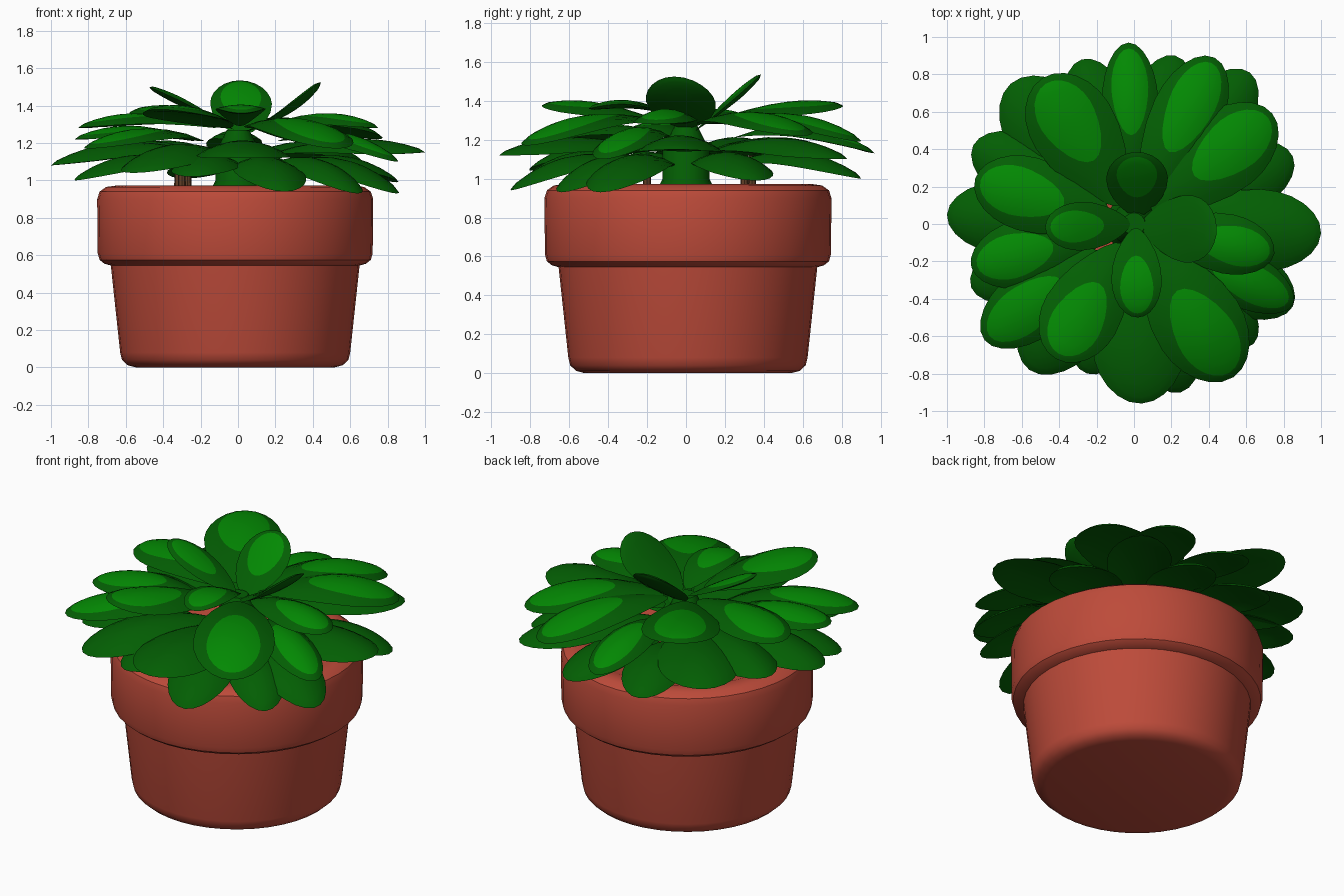
import bpy, bmesh, math
from mathutils import Vector

if "Cube" in bpy.data.objects:
    bpy.data.objects.remove(bpy.data.objects["Cube"])


def material(name, rgb):
    m = bpy.data.materials.new(name)
    m.diffuse_color = (*rgb, 1)
    m.use_nodes = True
    m.node_tree.nodes["Principled BSDF"].inputs["Base Color"].default_value = m.diffuse_color
    return m


TERRACOTTA = material("terracotta", (0.51, 0.07, 0.042))
DARK = material("dark leaf green", (0.001, 0.112, 0.001))
LIGHT = material("light leaf green", (0.001, 0.25, 0.001))
BROWN = material("brown stem", (0.12, 0.05, 0.02))


def finish(name, bm, mats, angle=35):
    bmesh.ops.recalc_face_normals(bm, faces=bm.faces[:])
    me = bpy.data.meshes.new(name)
    bm.to_mesh(me)
    bm.free()
    for m in mats:
        me.materials.append(m)
    me.shade_smooth()
    me.set_sharp_from_angle(angle=math.radians(angle))
    ob = bpy.data.objects.new(name, me)
    bpy.context.collection.objects.link(ob)
    return ob


def lathe(name, profile, mat, centre=(0, 0), n=40):
    """Revolve (radius, z) points about a vertical axis, capping both ends."""
    bm = bmesh.new()
    rings = [[bm.verts.new((centre[0] + r * math.cos(2 * math.pi * i / n),
                            centre[1] + r * math.sin(2 * math.pi * i / n), z))
              for i in range(n)] for r, z in profile]
    for a, b in zip(rings, rings[1:]):
        for i in range(n):
            j = (i + 1) % n
            bm.faces.new((a[i], a[j], b[j], b[i]))
    bm.faces.new(rings[0])
    bm.faces.new(rings[-1])
    return finish(name, bm, [mat])


def leaf(name, base, ctrl, tip, half_width, patch, droop=0.0, thick=0.022):
    """Lens-shaped leaf along a curve, with an optional light oval on top."""
    p0, p1, p2 = Vector(base), Vector(ctrl), Vector(tip)
    along = p2 - p0
    side = Vector((-along.y, along.x, 0)).normalized()
    n, rhos = 24, [0.22, 0.44, 0.66, 0.83, 1.0]

    def point(rho, ang, sign):
        a = rho * math.cos(ang) + min(0.22, (1 - rho) / 0.34 * 0.22)
        b = rho * math.sin(ang)
        t = 0.6 + a * (0.4 if a > 0 else 0.6)
        w = half_width * (1 - 0.35 * a * a if a < 0 else 1)
        c = p0 * (1 - t) ** 2 + p1 * 2 * t * (1 - t) + p2 * t * t
        tangent = ((p1 - p0) * (1 - t) + (p2 - p1) * t).normalized()
        up = tangent.cross(side)
        return c + side * b * w + up * (sign * thick * (1 - rho * rho) - droop * b * b)

    bm = bmesh.new()
    rim = [bm.verts.new(point(1, 2 * math.pi * i / n, 1)) for i in range(n)]
    for sign in (1, -1):
        prev = None
        for k, rho in enumerate(rhos):
            ring = rim if rho == 1 else [
                bm.verts.new(point(rho, 2 * math.pi * i / n, sign)) for i in range(n)]
            mid = None if prev else bm.verts.new(point(0, 0, sign))
            for i in range(n):
                j = (i + 1) % n
                f = bm.faces.new((prev[i], ring[i], ring[j], prev[j]) if prev
                                 else (mid, ring[i], ring[j]))
                f.material_index = 1 if patch and sign > 0 and k < 3 else 0
            prev = ring
    return finish(name, bm, [DARK, LIGHT], 50)


# Pot with a thick collar and a filled top
POT = (-0.015, 0.01)
lathe("pot", [(0.53, 0), (0.575, 0.012), (0.605, 0.04), (0.615, 0.08), (0.665, 0.545),
              (0.70, 0.555), (0.725, 0.575), (0.735, 0.61), (0.738, 0.90),
              (0.725, 0.94), (0.69, 0.965), (0.64, 0.972), (0.585, 0.962),
              (0.53, 0.94), (0.30, 0.935)], TERRACOTTA, POT)

# Central green crown and a few thin brown stems
lathe("crown", [(0.16, 0.92), (0.12, 1.0), (0.12, 1.15), (0.06, 1.27)], DARK, (0, 0), 16)
for i, (x, y) in enumerate([(0.30, -0.30), (-0.32, 0.30), (-0.27, 0.34), (-0.30, -0.20)]):
    lathe(f"stem_{i + 1}", [(0.022, 0.93), (0.018, 1.12)], BROWN, (x, y), 8)

# Upright leaves in the middle: base, control, tip, half width
inner = [((0.02, 0.04, 1.24), (0.02, 0.20, 1.37), (0.01, 0.385, 1.535), 0.165),
         ((0.04, 0.0, 1.26), (0.26, -0.01, 1.34), (0.44, -0.06, 1.525), 0.18),
         ((-0.02, 0.0, 1.27), (-0.23, -0.01, 1.39), (-0.475, -0.02, 1.50), 0.13),
         ((0.01, -0.02, 1.29), (0.01, -0.24, 1.43), (0.02, -0.50, 1.36), 0.135)]
for i, (b, c, t, w) in enumerate(inner):
    leaf(f"inner_leaf_{i + 1}", b, c, t, w, i != 1)


def spread(prefix, rows, base_r, base_z, ctrl_z, patch, droop):
    """Leaves fanning out from the centre; rows are tip x, y, z and half width."""
    for i, (x, y, z, w) in enumerate(rows):
        base = Vector((x, y, 0)).normalized() * base_r + Vector((0, 0, base_z))
        ctrl = Vector((x * 0.6, y * 0.6, ctrl_z))
        leaf(f"{prefix}_leaf_{i + 1}", base, ctrl, (x, y, z), w, patch, droop)


# Middle ring with light ovals
spread("middle", [(-0.49, 0.78, 1.38, 0.23), (0.43, 0.89, 1.19, 0.19),
                  (0.74, 0.59, 1.22, 0.22), (0.75, -0.16, 1.28, 0.16),
                  (0.53, -0.82, 1.17, 0.24), (-0.42, -0.72, 1.38, 0.21),
                  (-0.85, 0.24, 1.28, 0.20)],
       0.12, 1.28, 1.40, True, 0.04)
spread("lower_middle", [(-0.03, 0.97, 1.13, 0.15), (-0.87, -0.23, 1.22, 0.18),
                        (-0.80, -0.62, 1.17, 0.19), (0.85, -0.43, 1.10, 0.15)],
       0.24, 1.21, 1.33, True, 0.04)

# Dark outer ring drooping over the rim
spread("outer", [(-0.66, 0.75, 1.12, 0.24), (1.0, -0.05, 1.15, 0.22),
                 (0.04, -0.96, 1.12, 0.25), (-1.0, 0.05, 1.08, 0.20),
                 (-0.56, -0.78, 1.04, 0.22), (0.62, 0.81, 1.10, 0.19),
                 (-0.86, 0.42, 1.12, 0.19)],
       0.16, 1.14, 1.26, False, 0.06)
spread("hanging", [(-0.28, 0.88, 1.01, 0.18), (0.22, 0.90, 1.00, 0.18),
                   (0.85, 0.36, 0.99, 0.19), (0.85, -0.44, 0.93, 0.19),
                   (0.64, -0.64, 0.93, 0.17), (0.25, -0.90, 0.94, 0.19),
                   (-0.25, -0.80, 1.02, 0.18), (-0.87, -0.34, 1.00, 0.18)],
       0.20, 1.06, 1.21, False, 0.05)
